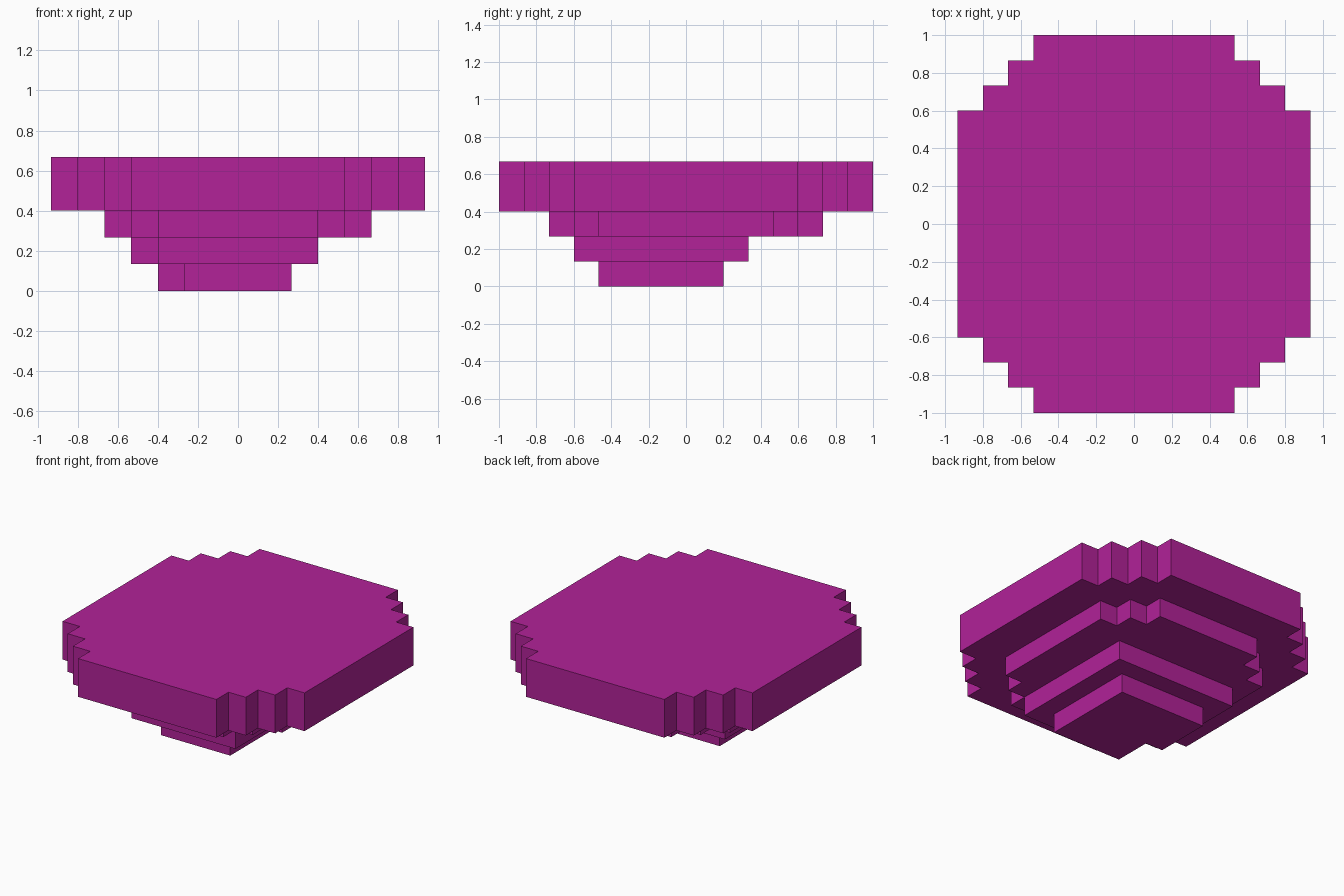
import bpy, bmesh

if "Cube" in bpy.data.objects:
    bpy.data.objects.remove(bpy.data.objects["Cube"])

U = 2 / 15  # size of one block

magenta = bpy.data.materials.new("magenta")
magenta.diffuse_color = (0.445, 0.016, 0.314, 1)
magenta.use_nodes = True
magenta.node_tree.nodes["Principled BSDF"].inputs["Base Color"].default_value = magenta.diffuse_color


def slab(name, outline, z0, z1):
    """Extrude a flat outline (in block units) from z0 to z1."""
    bm = bmesh.new()
    base = bm.faces.new([bm.verts.new((x * U, y * U, z0 * U)) for x, y in outline])
    top = bmesh.ops.extrude_face_region(bm, geom=[base], use_keep_orig=True)["geom"]
    verts = [g for g in top if isinstance(g, bmesh.types.BMVert)]
    bmesh.ops.translate(bm, verts=verts, vec=(0, 0, (z1 - z0) * U))
    bmesh.ops.recalc_face_normals(bm, faces=bm.faces)
    mesh = bpy.data.meshes.new(name)
    bm.to_mesh(mesh)
    bm.free()
    mesh.materials.append(magenta)
    obj = bpy.data.objects.new(name, mesh)
    bpy.context.collection.objects.link(obj)


def stepped(hx, hy, steps):
    """Rectangle outline with every corner cut into single-block stairs."""
    corner = [(hx, hy - steps)]
    for i in range(1, steps + 1):
        corner += [(hx - i, hy - steps + i - 1), (hx - i, hy - steps + i)]
    right = [(x, -y) for x, y in reversed(corner)] + corner
    return right + [(-x, y) for x, y in reversed(right)]


def notched(x0, x1, y0, y1):
    """Rectangle outline missing one by two blocks at the front left."""
    return [(x0 + 1, y0), (x1, y0), (x1, y1), (x0, y1), (x0, y0 + 2), (x0 + 1, y0 + 2)]


# Lower tiers, slightly off centre
slab("bottom_tier", notched(-3, 2, -3.5, 1.5), 0, 1)
slab("lower_tier", notched(-4, 3, -4.5, 2.5), 1, 2)
# Upper tiers with stair-stepped corners
slab("middle_tier", stepped(5, 5.5, 2), 2, 3)
slab("top_slab", stepped(7, 7.5, 3), 3, 5)
